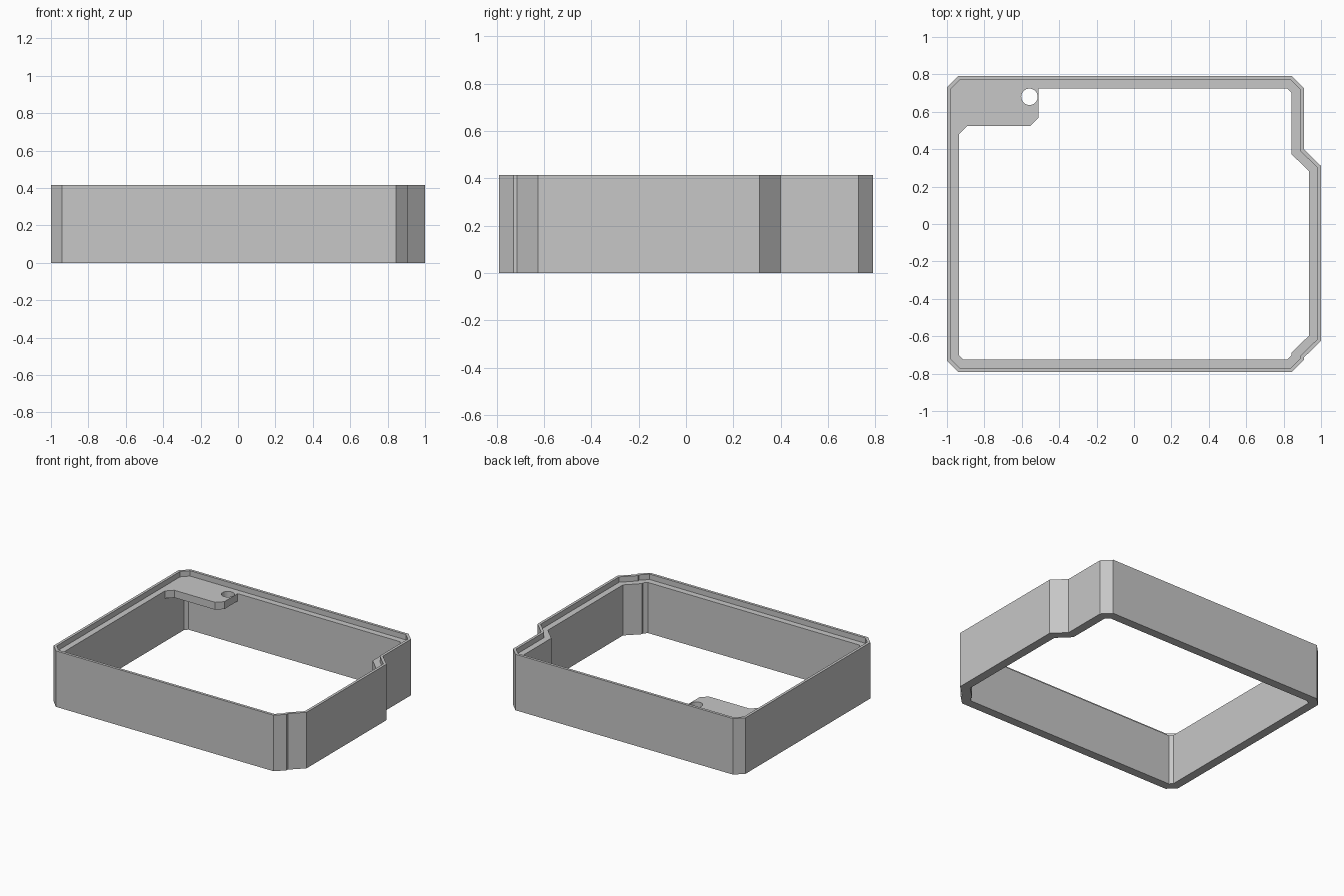
import bpy, bmesh, math
from mathutils import Vector

cube = bpy.data.objects.get("Cube")
if cube:
    bpy.data.objects.remove(cube, do_unlink=True)

HEIGHT, LEDGE, TAB_BOTTOM = 0.415, 0.375, 0.32

grey = bpy.data.materials.new("mid_grey")
grey.use_nodes = True
grey.diffuse_color = (0.57, 0.57, 0.57, 1)
grey.node_tree.nodes["Principled BSDF"].inputs["Base Color"].default_value = grey.diffuse_color


def add_object(name, bm):
    bmesh.ops.recalc_face_normals(bm, faces=bm.faces)
    mesh = bpy.data.meshes.new(name)
    bm.to_mesh(mesh)
    bm.free()
    mesh.materials.append(grey)
    obj = bpy.data.objects.new(name, mesh)
    bpy.context.collection.objects.link(obj)
    return obj


def inset(points, d):
    """Offset a counter-clockwise outline inwards with mitred corners."""
    result = []
    for i, p in enumerate(points):
        a = (p - points[i - 1]).normalized()
        b = (points[(i + 1) % len(points)] - p).normalized()
        na, nb = Vector((-a.y, a.x)), Vector((-b.y, b.x))
        result.append(p + (na + nb) * d / (1 + na.dot(nb)))
    return result


# Frame: chamfered outline with a stepped right side, and a ledge inside the rim
outline = [Vector(p) for p in (
    (-0.94, -0.79), (0.845, -0.79), (0.908, -0.728), (0.908, -0.714),
    (1, -0.625), (1, 0.31), (0.908, 0.4), (0.908, 0.728),
    (0.845, 0.79), (-0.94, 0.79), (-1, 0.73), (-1, -0.73))]
lip, inner = inset(outline, 0.02), inset(outline, 0.065)

bm = bmesh.new()
section = [(outline, 0), (outline, HEIGHT), (lip, HEIGHT),
           (lip, LEDGE), (inner, LEDGE), (inner, 0)]
rings = [[bm.verts.new((p.x, p.y, z)) for p in loop] for loop, z in section]
n = len(outline)
for k, ring in enumerate(rings):
    after = rings[(k + 1) % len(rings)]
    for i in range(n):
        j = (i + 1) % n
        bm.faces.new((ring[i], ring[j], after[j], after[i]))
add_object("frame_wall", bm)

# Corner tab: flush with the ledge, pierced by a round hole
tab = [(-0.935, 0.48), (-0.89, 0.525), (-0.555, 0.525), (-0.51, 0.57),
       (-0.51, 0.725), tuple(inner[9]), tuple(inner[10])]
hole = [(-0.559 + 0.044 * math.cos(a), 0.68 + 0.044 * math.sin(a))
        for a in (math.tau * i / 32 for i in range(32))]

bm = bmesh.new()
for loop in (tab, hole):
    verts = [bm.verts.new((x, y, TAB_BOTTOM)) for x, y in loop]
    for i, v in enumerate(verts):
        bm.edges.new((verts[i - 1], v))
bmesh.ops.triangle_fill(bm, edges=bm.edges[:], use_beauty=True, normal=(0, 0, 1))
top = bmesh.ops.extrude_face_region(bm, geom=bm.faces[:], use_keep_orig=True)
bmesh.ops.translate(bm, vec=(0, 0, LEDGE - TAB_BOTTOM),
                    verts=[g for g in top["geom"] if isinstance(g, bmesh.types.BMVert)])
add_object("corner_tab", bm)
